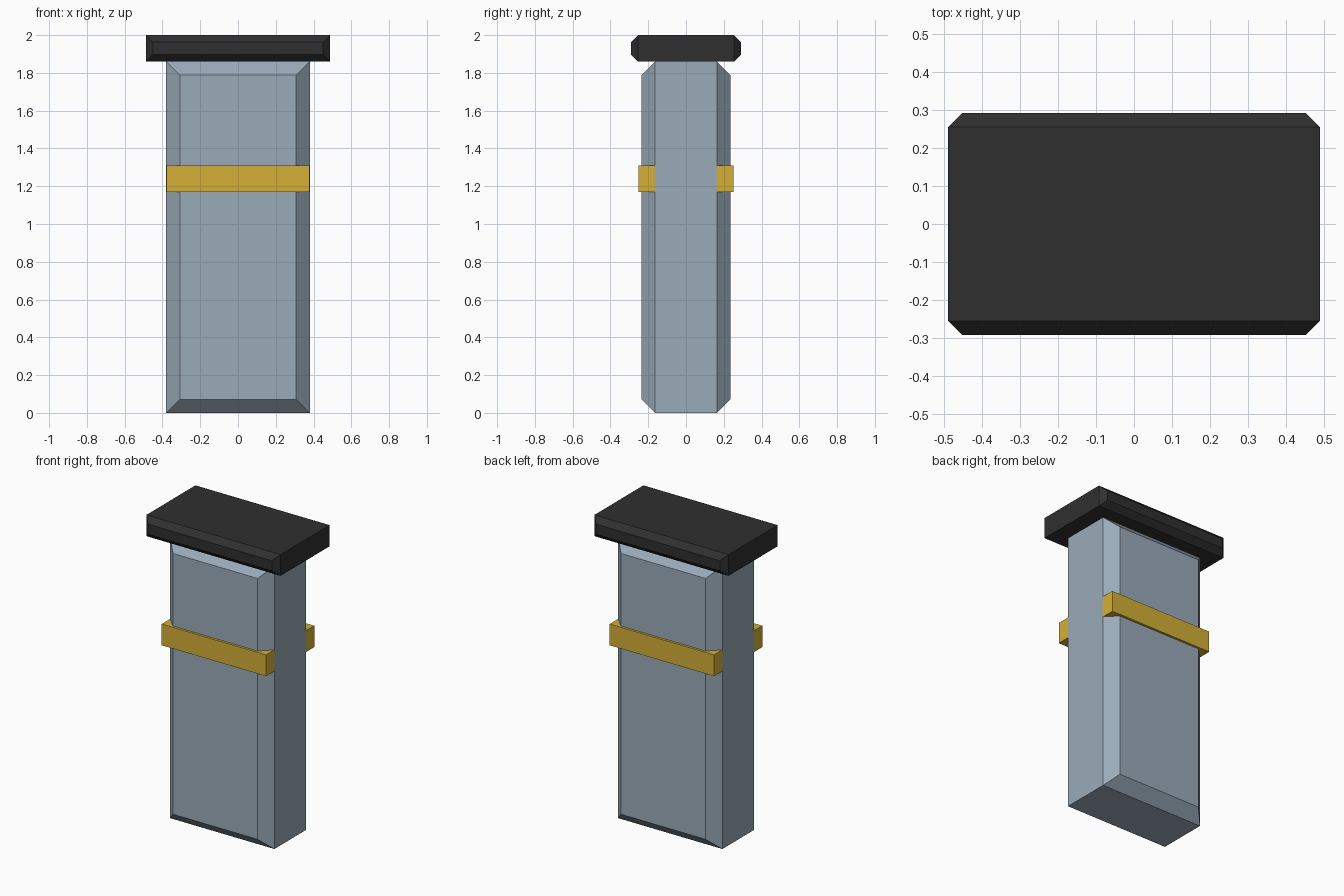
import bpy, bmesh

cube = bpy.data.objects.get("Cube")
if cube:
    bpy.data.objects.remove(cube, do_unlink=True)


def srgb(*rgb):
    return tuple((c / 255 / 12.92) if c < 11 else ((c / 255 + 0.055) / 1.055) ** 2.4 for c in rgb) + (1.0,)


def material(name, colour):
    mat = bpy.data.materials.new(name)
    mat.use_nodes = True
    mat.diffuse_color = colour
    mat.node_tree.nodes["Principled BSDF"].inputs["Base Color"].default_value = colour
    return mat


def block(name, half_x, half_y, z0, z1, mat, chamfer=0.0):
    """Box whose front and back faces taper inward by the chamfer."""
    bm = bmesh.new()
    bmesh.ops.create_cube(bm, size=2)
    mid, half_z = (z0 + z1) / 2, (z1 - z0) / 2
    for v in bm.verts:
        v.co = (v.co.x * half_x, v.co.y * (half_y - chamfer), mid + v.co.z * half_z)
    if chamfer:
        ends = [f for f in bm.faces if abs(f.normal.y) > 0.9]
        for face in ends:
            side = 1 if face.calc_center_median().y > 0 else -1
            cap = bmesh.ops.extrude_discrete_faces(bm, faces=[face])["faces"][0]
            for v in cap.verts:
                v.co.x -= chamfer if v.co.x > 0 else -chamfer
                v.co.z -= chamfer if v.co.z > mid else -chamfer
                v.co.y += side * chamfer
    bmesh.ops.recalc_face_normals(bm, faces=bm.faces[:])
    mesh = bpy.data.meshes.new(name)
    bm.to_mesh(mesh)
    bm.free()
    mesh.materials.append(mat)
    obj = bpy.data.objects.new(name, mesh)
    bpy.context.collection.objects.link(obj)
    return obj


steel = material("blue_grey", srgb(154, 171, 185))
gold = material("gold", srgb(212, 175, 55))
black = material("charcoal", srgb(47, 47, 47))

# Tapered-face body, flush band around it, overhanging lid
block("body", 0.38, 0.236, 0, 1.86, steel, chamfer=0.072)
block("band", 0.3797, 0.251, 1.17, 1.31, gold)
block("lid", 0.488, 0.291, 1.86, 2.0, black, chamfer=0.037)
